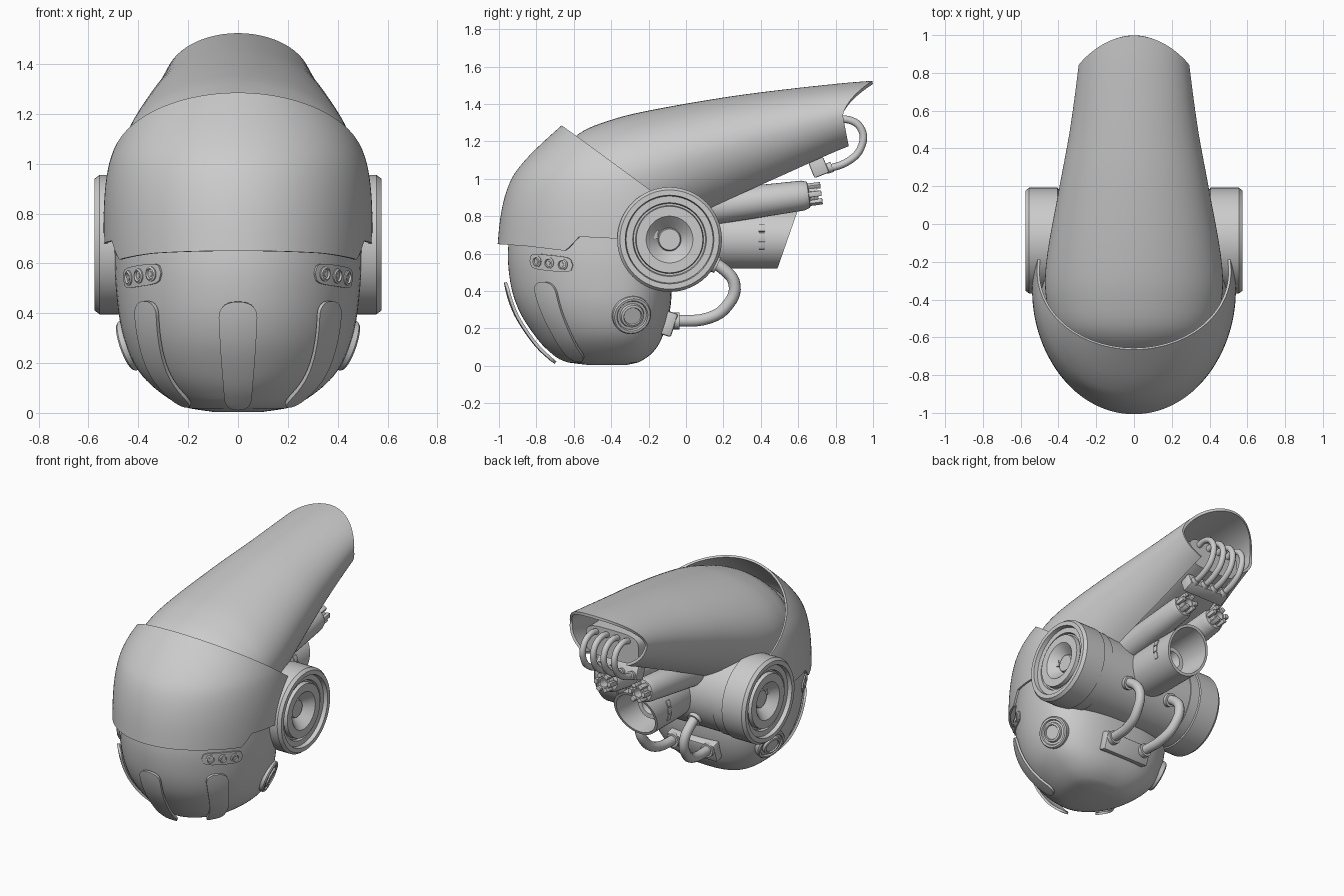
import bpy, bmesh
from math import sin, cos, pi, radians, sqrt, hypot
from mathutils import Vector, Matrix

if "Cube" in bpy.data.objects:
    bpy.data.objects.remove(bpy.data.objects["Cube"])


def interp(T, v, smooth=True):
    """Hermite (or linear) lookup in a table of rows (key, values...)."""
    n = len(T) - 1
    v = min(max(v, T[0][0]), T[n][0])
    i = next(k for k in range(n) if v <= T[k + 1][0])
    d = T[i + 1][0] - T[i][0]
    t = (v - T[i][0]) / d

    def slope(j, k):
        a, b = T[max(j - 1, 0)], T[min(j + 1, n)]
        return (b[k] - a[k]) / (b[0] - a[0])
    out = []
    for k in range(1, len(T[0])):
        p, q = T[i][k], T[i + 1][k]
        if smooth:
            out.append(p * (2*t**3 - 3*t*t + 1) + q * (3*t*t - 2*t**3)
                       + d * (slope(i, k) * (t**3 - 2*t*t + t) + slope(i + 1, k) * (t**3 - t*t)))
        else:
            out.append(p + (q - p) * t)
    return out


def finish(ob, angle=35):
    bpy.ops.object.select_all(action='DESELECT')
    ob.select_set(True)
    bpy.context.view_layer.objects.active = ob
    bpy.ops.object.convert(target='MESH')
    bpy.ops.object.shade_smooth_by_angle(angle=radians(angle))
    return ob


def from_bm(name, bm, thick=0, bevel=0):
    bmesh.ops.recalc_face_normals(bm, faces=bm.faces)
    me = bpy.data.meshes.new(name)
    bm.to_mesh(me)
    bm.free()
    ob = bpy.data.objects.new(name, me)
    bpy.context.collection.objects.link(ob)
    if thick:
        m = ob.modifiers.new("shell", 'SOLIDIFY')
        m.thickness, m.offset = thick, 0
    if bevel:
        m = ob.modifiers.new("bevel", 'BEVEL')
        m.width, m.segments = bevel, 2
    return finish(ob)


def grid(name, f, nu, nv, thick=0, cap=False, edit=None):
    bm = bmesh.new()
    V = [[bm.verts.new(f(i / nu, j / nv)) for j in range(nv + 1)] for i in range(nu + 1)]
    for i in range(nu):
        for j in range(nv):
            bm.faces.new((V[i][j], V[i + 1][j], V[i + 1][j + 1], V[i][j + 1]))
    bmesh.ops.remove_doubles(bm, verts=bm.verts, dist=1e-5)
    if cap:
        bmesh.ops.holes_fill(bm, edges=[e for e in bm.edges if e.is_boundary], sides=0)
    if edit:
        for v in bm.verts:
            edit(v.co)
    return from_bm(name, bm, thick)


def lathe(name, prof, loc, axis, seg=32, edit=None):
    q, loc, n = Vector(axis).to_track_quat('Z', 'Y'), Vector(loc), len(prof) - 1

    def f(u, v):
        r, h = prof[round(v * n)]
        return loc + q @ Vector((r * cos(2*pi*u), r * sin(2*pi*u), h))
    return grid(name, f, seg, n, edit=edit)


def box(name, loc, size, tilt=0, rot=None, bevel=0.008):
    bm = bmesh.new()
    M = Matrix.Translation(loc) @ (rot or Matrix.Rotation(radians(tilt), 4, 'X')) @ Matrix.Diagonal((*size, 1))
    bmesh.ops.create_cube(bm, size=1, matrix=M)
    return from_bm(name, bm, bevel=bevel)


def hose(name, pts, r):
    cu = bpy.data.curves.new(name, 'CURVE')
    cu.dimensions, cu.bevel_depth, cu.bevel_resolution, cu.resolution_u = '3D', r, 4, 6
    sp = cu.splines.new('BEZIER')
    sp.bezier_points.add(len(pts) - 1)
    for b, p in zip(sp.bezier_points, pts):
        b.co, b.handle_left_type, b.handle_right_type = p, 'AUTO', 'AUTO'
    ob = bpy.data.objects.new(name, cu)
    bpy.context.collection.objects.link(ob)
    return finish(ob, 50)


# Head: stacked rings (z, front y, back y, half width)
HEAD = [(.004, -.52, -.32, .10), (.02, -.64, -.25, .20), (.08, -.735, -.17, .31), (.17, -.815, -.12, .40),
        (.3, -.895, -.085, .458), (.45, -.94, -.075, .485), (.64, -.95, -.075, .495),
        (.9, -.9, -.08, .47), (1.1, -.76, -.15, .36), (1.18, -.55, -.3, .15)]


def head_pt(a, z):
    yf, yb, hw = interp(HEAD, z)
    yc, s, c = -.38, sin(a), cos(a)
    p = 1 if c > 0 else .78
    sx = (1 if s > 0 else -1) * abs(s) ** p
    return Vector((hw * sx, yc - (yc - yf) * c if c > 0 else yc + (yb - yc) * abs(c) ** p, z))


def head_nrm(a, z):
    e = .01
    return (head_pt(a + e, z) - head_pt(a - e, z)).cross(head_pt(a, z + e) - head_pt(a, z - e)).normalized()


grid("head", lambda u, v: head_pt(2*pi*u, .004 + 1.176 * (v ** 1.6)), 80, 48, cap=True)

# Visor shell with a slanted top edge and a stepped bottom edge
VISOR = [(.55, .65, .52), (.65, .65, .53), (.85, .625, .53), (1.0, .575, .51), (1.1, .5, .47),
         (1.19, .41, .41), (1.28, .31, .33)]
BROW = [(-1, .65), (-.85, .64), (-.64, .615), (-.57, .69), (-.37, .68), (.1, .68)]


def visor_pt(a, z):
    ry, hw = interp(VISOR, z)
    return Vector((hw * sin(a), -.35 - ry * cos(a), z))


def visor(u, v):
    a = radians(108) * (2 * u - 1)
    zb = interp(BROW, visor_pt(a, .65).y, False)[0]
    lo, hi = .7, 1.28
    for _ in range(25):
        m = (lo + hi) / 2
        if m > 1.28 - (visor_pt(a, m).y + .66) * .73:
            hi = m
        else:
            lo = m
    return visor_pt(a, zb + (lo - zb) * v)


grid("visor", visor, 120, 20, thick=.014)

# Long hood: open arch sections (y, top z, lip z, half width)
HOOD = [(-.7, 1.08, .75, .22), (-.58, 1.225, .68, .39), (-.4, 1.305, .66, .455), (-.2, 1.355, .70, .455),
        (.2, 1.425, .885, .385), (.5, 1.465, 1.02, .33), (.85, 1.503, 1.175, .283), (1, 1.515, 1.22, .27)]
TMAX = radians(146)


def hood(u, v):
    t = TMAX * (2 * u - 1)
    c = cos(t)
    end = .838 + .16 * max(0, c) ** 1.6 + .035 * max(0, -c)
    y = -.7 + (end + .7) * v
    top, lip, hw = interp(HOOD, y)
    zc = lip + (top - lip) * .5
    k = (top - zc) * c if c > 0 else (zc - lip) * c / abs(cos(TMAX))
    return Vector((hw * sin(t), y, zc + k))


grid("hood", hood, 72, 40, thick=.018)


# Core that fills the tunnel of the hood
def core(u, v):
    y = .8 * v
    a = 2 * pi * u
    sq = lambda w: (1 if w > 0 else -1) * abs(w) ** .5
    return Vector(((.3 - .1 * v) * sq(cos(a)), y, 1.08 + .17 * v + (.24 - .14 * v) * sq(sin(a))))


grid("hood_core", core, 40, 6, cap=True)

# Ears and the axle joining them
EAR = [(.0, .33), (.272, .33), (.272, .40), (.28, .405), (.28, .555), (.265, .575), (.237, .575), (.232, .548),
       (.197, .548), (.192, .53), (.182, .53), (.178, .56), (.125, .56), (.115, .55), (.062, .495),
       (.056, .51), (0, .51)]
lathe("axle", [(0, -.36), (.266, -.36), (.266, .36), (0, .36)], (0, -.088, .675), (1, 0, 0), 64)

# Round badge, lamp ring and fin shapes
BUTTON = [(.105, -.03), (.105, .004), (.098, .012), (.085, .012), (.08, .002), (.066, .002), (.062, .018),
          (.05, .022), (.046, .014), (0, .014)]
LAMP = [(.03, -.01), (.03, .012), (.022, .016), (.018, .004), (.011, .004), (.009, .01), (0, .01)]


def fin(name, a0, a1, off, w0, w1):
    def f(u, v):
        s = .5 - .5 * cos(pi * v)
        z, a = .45 - .41 * s, a0 + (a1 - a0) * s
        q = max(0, (.16 - s) / .16, (s - .9) / .1)
        w = (w0 + (w1 - w0) * s ** 1.5) * max(0, 1 - q ** 2.5) ** .4
        _, _, hw = interp(HEAD, z)
        speed = hypot(hw * cos(a), (head_pt(0, z).y + .38) * sin(a))
        b = a + (2 * u - 1) * w / speed
        return head_pt(b, z) + head_nrm(a, z) * off
    grid(name, f, 10, 28, thick=.016)


fin("front_fin", 0, 0, .026, .078, .05)

for s, side in ((1, "right"), (-1, "left")):
    lathe(side + "_ear", EAR, (0, -.088, .675), (s, 0, 0), 64)
    fin(side + "_fin", s * radians(48), s * radians(52), .014, .072, .05)
    a, z = s * radians(103), .27
    lathe(side + "_button", BUTTON, head_pt(a, z), head_nrm(a, z), 40)

    # Lamp pad with three lamps
    def pad(u, v):
        q = abs(2 * u - 1)
        h = .042 * max(0, 1 - q ** 5) ** .35
        b, zz = s * radians(52.5 + 14.5 * (2 * u - 1)), .55 - .012 * (2 * u - 1) + h * (2 * v - 1)
        return head_pt(b, zz) + head_nrm(b, zz) * .003
    grid(side + "_lamp_pad", pad, 24, 6, thick=.01)
    for k in (-1, 0, 1):
        a, z = s * radians(52.5 + 8.5 * k), .55 - .008 * k
        lathe(side + "_lamp", LAMP, head_pt(a, z), head_nrm(a, z), 20)

    # Upper thruster tube with a castellated nozzle
    p, d = Vector((s * .13, .05, .835)), Vector((0, .65, .085)).normalized()
    lathe(side + "_tube", [(.095, 0), (.088, .3), (.08, .58), (.07, .61), (.048, .615), (.046, .66),
                           (.03, .66), (.026, .6), (0, .6)], p, d)
    rot = d.to_track_quat('Z', 'Y').to_matrix().to_4x4()
    for k in range(6):
        R = rot @ Matrix.Rotation(k * pi / 3, 4, 'Z')
        box(side + "_nozzle_tooth", p + d * .645 + R.to_3x3() @ Vector((.05, 0, 0)), (.026, .03, .07), rot=R, bevel=.004)

    # Lower hose with end collars
    hose(side + "_lower_hose", [(s * .175, .10, .565), (s * .175, .19, .525), (s * .168, .26, .43), (s * .155, .215, .315),
                                (s * .14, .12, .255), (s * .13, -.07, .24)], .032)
    lathe(side + "_hose_collar", [(0, .02), (.045, .02), (.045, .055), (0, .055)], (s * .13, -.09, .24), (0, 1, 0), 20)
    lathe(side + "_hose_collar_top", [(.045, -.03), (.045, .02), (0, .02)], (s * .175, .15, .545), (0, .9, -.4), 20)

    # Exhaust side slots
    for k in (-1, 0, 1):
        g = radians(17 * k + 2)
        R = Matrix.Rotation(-s * g, 4, 'Y')
        box(side + "_exhaust_slot", (s * .157 * cos(g), .405, .685 + .157 * sin(g)), (.016, .036, .042), rot=R, bevel=.003)

box("hose_mount", (0, -.095, .225), (.36, .07, .13), tilt=-18, bevel=.012)


# Central exhaust with a slanted mouth
def slant(co):
    if co.y > .5:
        co.y += .35 * (co.z - .68)


lathe("exhaust", [(.15, .05), (.16, .2), (.16, .545), (.143, .545), (.13, .32), (.1, .3), (.09, .39), (.06, .39),
                  (.035, .31), (.03, .34), (0, .34)], (0, 0, .68), (0, 1, 0), 48, edit=slant)

# Rear hoses looping out of the hood mouth into a junction block
for i, x in enumerate((-.12, -.04, .04, .12)):
    hose("rear_hose_%d" % (i + 1), [(x, .76, 1.3), (x, .87, 1.315), (x, .94, 1.26), (x, .935, 1.165),
                                    (x, .87, 1.095), (x, .73, 1.045)], .02)
    lathe("rear_hose_collar", [(0, .03), (.028, .03), (.028, .065), (0, .065)], (x, .72, 1.043), (0, .94, .32), 16)
box("rear_junction", (0, .71, 1.06), (.31, .085, .09), tilt=22)
